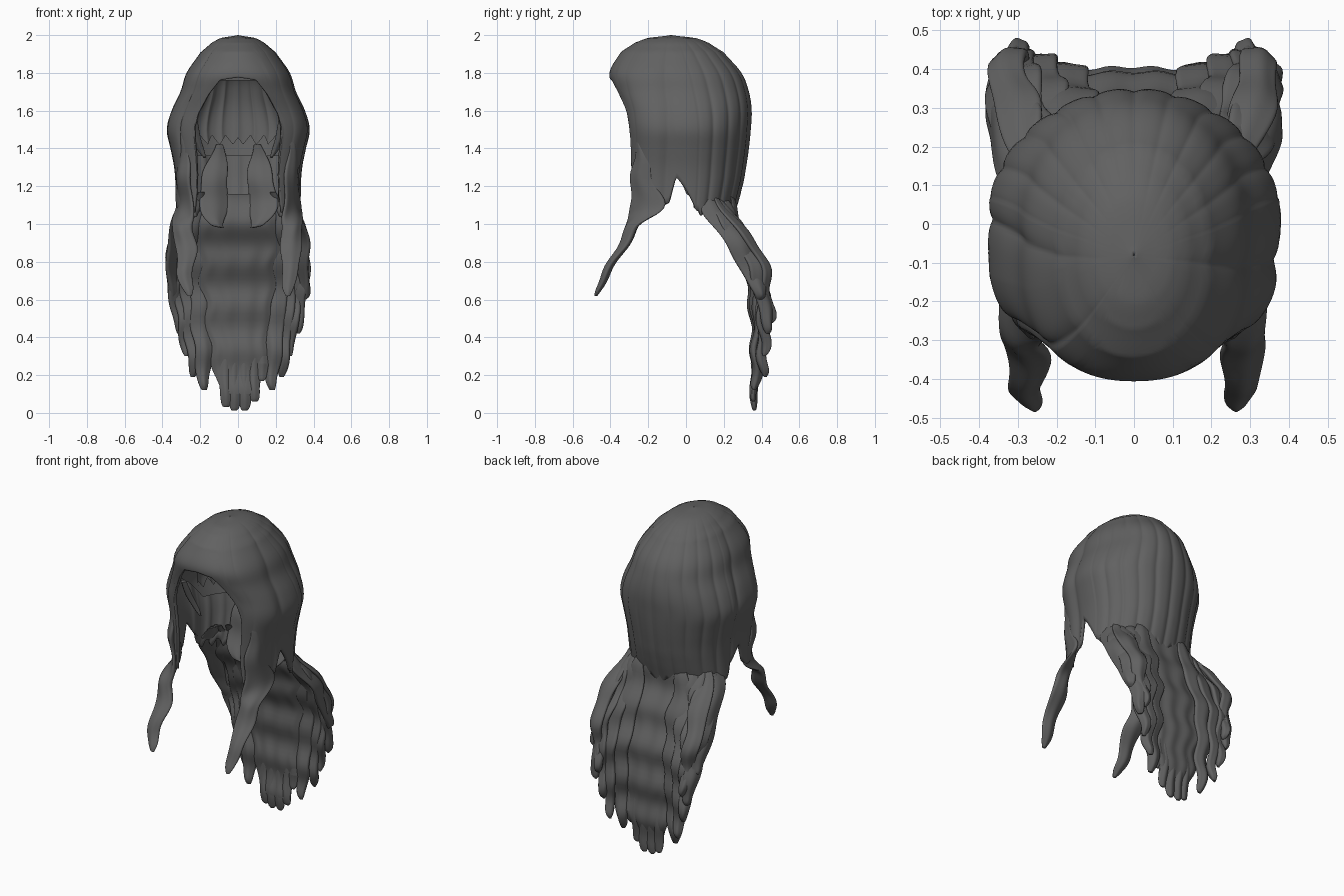
import bpy, bmesh, math
from math import sin, cos, pi, radians

if "Cube" in bpy.data.objects:
    bpy.data.objects.remove(bpy.data.objects["Cube"])

HAIR = bpy.data.materials.new("dark_hair")
HAIR.diffuse_color = (.12, .12, .12, 1)
HAIR.use_nodes = True
HAIR.node_tree.nodes["Principled BSDF"].inputs["Base Color"].default_value = HAIR.diffuse_color


def spline(keys, k):
    """Catmull-Rom value at fractional index k of a list of tuples."""
    n = len(keys) - 1
    i = min(int(k), n - 1)
    f = k - i
    p = [keys[max(0, min(n, i + j))] for j in (-1, 0, 1, 2)]
    return [b + .5 * f * (c - a + f * (2*a - 5*b + 4*c - d + f * (3*(b - c) + d - a)))
            for a, b, c, d in zip(*p)]


def index_of(keys, v, sign=1):
    for i in range(len(keys) - 1):
        a, b = keys[i][0], keys[i + 1][0]
        if (v - a) * sign >= 0 and (b - v) * sign >= 0:
            return i + (v - a) / (b - a)
    return len(keys) - 1


def finish(name, bm, thick=0):
    bmesh.ops.recalc_face_normals(bm, faces=bm.faces)
    me = bpy.data.meshes.new(name)
    bm.to_mesh(me)
    bm.free()
    me.materials.append(HAIR)
    ob = bpy.data.objects.new(name, me)
    bpy.context.collection.objects.link(ob)
    if thick:
        m = ob.modifiers.new("thickness", 'SOLIDIFY')
        m.thickness, m.offset = thick, -1
    bpy.ops.object.select_all(action='DESELECT')
    ob.select_set(True)
    bpy.context.view_layer.objects.active = ob
    bpy.ops.object.shade_smooth_by_angle(angle=radians(60))
    return ob


# Head profile: height, half width, front y, back y, centre y
PROFILE = [(2.0, .004, -.084, -.076, -.08), (1.985, .09, -.2, .05, -.08),
           (1.96, .14, -.27, .12, -.075), (1.91, .2, -.345, .2, -.07),
           (1.8, .275, -.405, .295, -.05), (1.7, .308, -.38, .335, -.03),
           (1.6, .355, -.34, .35, -.01), (1.5, .38, -.325, .345, 0),
           (1.4, .36, -.32, .335, 0), (1.3, .34, -.32, .32, 0),
           (1.2, .333, -.32, .3, 0), (1.0, .335, -.315, .25, 0)]

# Lower edge of the hair: degrees from the front, height
EDGE = [(0, 1.775), (14, 1.76), (22, 1.69), (26, 1.58), (29, 1.4), (31, 1.2), (35, 1.06),
        (74, 1.07), (80, 1.12), (84, 1.25), (90, 1.18), (102, 1.07), (180, 1.04)]


def edge_height(a):
    k = index_of(EDGE, a)
    i = min(int(k), len(EDGE) - 2)
    z = EDGE[i][1] + (k - i) * (EDGE[i + 1][1] - EDGE[i][1])
    return z + (.022 * sin(a * .45) if a > 105 else 0)


def strands(phi, t):
    """Overlapping lock grooves, fine at the back and broad at the sides."""
    a = abs(phi)
    grow = min(1, t * 1.6)
    if a > 1.75:
        return -.009 * grow * (1 - abs(sin(phi * 11))) ** 1.5
    if a > .75:
        return -.016 * grow * (1 - abs(sin(phi * 4.2 + .6 * t))) ** 3
    return -.004 * grow * abs(sin(phi * 2))


def cap(name, bottom, inset=0, rib=1, cols=320, rows=44, thick=0, span=180):
    bm = bmesh.new()
    grid = []
    for c in range(cols + 1):
        phi = pi + radians(span) * (2 * c / cols - 1)
        phi = (phi + pi) % (2 * pi) - pi
        zb = bottom(math.degrees(abs(phi)))
        col = []
        for r in range(rows + 1):
            t = r / rows
            z = 2 - (2 - zb) * t ** 1.7
            _, xh, yf, yb, yc = spline(PROFILE, index_of(PROFILE, z, -1))
            s, k = sin(phi), cos(phi)
            blend = min(1, max(0, (1.95 - z) / .4)) * min(1, max(0, k * 4))
            e = 2 / (2.05 + 1.15 * blend)
            x = xh * math.copysign(abs(s) ** e, s)
            y = yc - (yc - yf if k > 0 else yb - yc) * math.copysign(abs(k) ** e, k)
            rad = math.hypot(x, y - yc) + 1e-6
            q = max(.01, 1 + (rib * strands(phi, t) * min(1, rad / .2) - inset) / rad)
            col.append(bm.verts.new((x * q, yc + (y - yc) * q, z - inset * (1 - t))))
        grid.append(col)
    for a, b in zip(grid, grid[1:]):
        for r in range(rows):
            bm.faces.new((a[r], a[r + 1], b[r + 1], b[r]))
    bmesh.ops.remove_doubles(bm, verts=bm.verts, dist=.0004)
    return finish(name, bm, thick)


def lock(name, keys, wave=.008, phase=0, grooves=2, segs=48, sides=32):
    """Flat wavy lock from keys (x, y, z, half width, half depth, turn degrees)."""
    bm = bmesh.new()
    rings = []
    for i in range(segs + 1):
        x, y, z, w, d, turn = spline(keys, i / segs * (len(keys) - 1))
        x += wave * .6 * sin(z * 24 + phase)
        y += wave * cos(z * 28 + phase)
        w *= 1 + .07 * sin(z * 30 + phase)
        ct, st = cos(radians(turn)), sin(radians(turn))
        ring = []
        for j in range(sides):
            a = 2 * pi * j / sides
            u = max(w, .002) * cos(a)
            v = max(d, .002) * sin(a) * (.88 + .12 * cos(grooves * 2 * a))
            ring.append(bm.verts.new((x + u*ct - v*st, y + u*st + v*ct, z)))
        rings.append(ring)
    for a, b in zip(rings, rings[1:]):
        for j in range(sides):
            bm.faces.new((a[j], a[j - 1], b[j - 1], b[j]))
    bm.faces.new(rings[0])
    bm.faces.new(rings[-1])
    return finish(name, bm)


def pair(name, keys, **kw):
    for side, s in (("right", 1), ("left", -1)):
        k = [(p[0] * s, p[1], p[2], p[3], p[4], p[5] * s) for p in keys]
        lock(name + "_" + side, k, **kw)


# Outer hair cap with bangs, side curtains and back
cap("hair_cap", edge_height, thick=.018)

# Inner scalp and the toothed root layer seen through the face opening
cap("scalp", lambda a: 1.76 if a < 45 else 1.76 - .4 * min(1, (a - 45) / 60),
    inset=.05, rib=0, cols=96, rows=24)
cap("root_layer", lambda a: 1.42 + .05 * abs((a / 7) % 2 - 1),
    inset=.065, rib=1.2, cols=180, rows=24, span=85)

# Front locks: curtain lining that runs down into a forward-swept tip
pair("front_lock", [(.29, -.24, 1.5, .01, .008, 50), (.285, -.235, 1.28, .06, .025, 60),
                    (.285, -.21, 1.09, .095, .025, 65), (.29, -.285, .98, .06, .035, 25),
                    (.275, -.35, .86, .055, .028, 10), (.28, -.42, .74, .042, .024, 0),
                    (.265, -.465, .66, .028, .018, 0), (.26, -.478, .62, .012, .008, 0)])
pair("temple_strand", [(.235, -.2, 1.58, .015, .02, 0), (.225, -.16, 1.48, .022, .02, 0),
                       (.2, -.13, 1.4, .02, .015, 0), (.175, -.12, 1.35, .006, .006, 0)], wave=0)

# Central back fall
lock("back_fall", [(0, .235, 1.16, .15, .01, 0), (0, .245, 1.0, .22, .035, 0),
                   (0, .3, .85, .21, .035, 0), (0, .355, .65, .19, .035, 0),
                   (0, .37, .4, .16, .03, 0), (.01, .365, .22, .135, .025, 0),
                   (.01, .36, .1, .1, .015, 0)], wave=.01, grooves=5, sides=64)
for i, (x, zend) in enumerate([(-.065, .03), (-.02, .012), (.035, .012), (.085, .06), (.13, .17)]):
    lock(f"back_tip_{i + 1}", [(x * .9, .37, .45, .008, .006, 0), (x, .367, .26, .036, .022, 0),
                               (x, .362, zend + .09, .033, .022, 0),
                               (x, .358, zend + .02, .024, .014, 0),
                               (x, .357, zend, .012, .006, 0)], wave=.005, phase=0)


# Layered locks either side of the central fall
def side_lock(name, x0, x1, x2, y0, y1, y2, zend, w, turn, phase):
    zs = [1.17 - (1.17 - zend) * f for f in (0, .22, .5, .8, .95, 1)]
    xs = [x0 - .02, x0 * .6 + x1 * .4, x1, x1 * .4 + x2 * .6, x2, x2]
    ys = [y0 - .01, y0 * .6 + y1 * .4, y1, y1 * .4 + y2 * .6, y2, y2]
    ws = [w * .3, w * 1.1, w, w * .7, w * .45, w * .2]
    pair(name, [(x, y, z, q, .028 if q > w * .32 else .007, turn)
                for x, y, z, q in zip(xs, ys, zs, ws)], phase=phase, wave=.01)


side_lock("inner_lock", .16, .19, .18, .235, .38, .37, .12, .07, -10, 0)
side_lock("middle_lock", .21, .25, .235, .20, .39, .41, .19, .06, -25, 1)
side_lock("outer_lock", .25, .3, .275, .17, .39, .42, .30, .055, -35, 2)
side_lock("flank_lock", .27, .335, .315, .14, .37, .44, .42, .065, -50, 3)
side_lock("flared_lock", .27, .325, .29, .15, .40, .445, .47, .05, -20, 4)
side_lock("shoulder_lock", .28, .345, .35, .1, .29, .40, .6, .075, -70, 5)

# Inner neck strands under the scalp
pair("neck_strand", [(.1, .25, 1.42, .02, .008, 0), (.12, .235, 1.25, .07, .02, -10),
                     (.13, .2, 1.08, .075, .025, -20), (.11, .17, 1.0, .04, .02, -20),
                     (.08, .165, .98, .012, .008, -20)])
